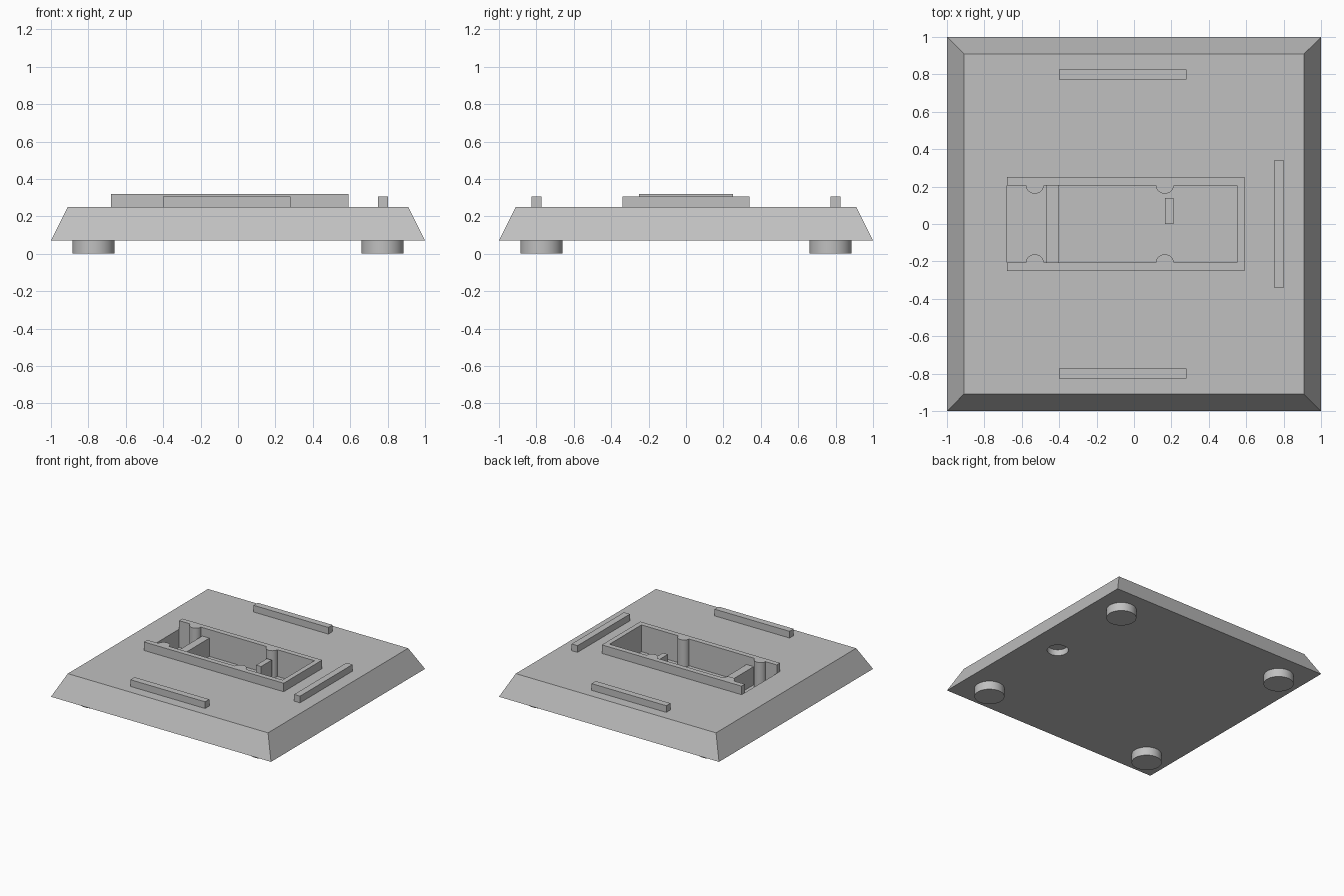
import bpy, bmesh, math
from mathutils import Matrix

old = bpy.data.objects.get("Cube")
if old:
    bpy.data.objects.remove(old, do_unlink=True)

grey = bpy.data.materials.new("mid_grey")
grey.use_nodes = True
colour = (0.53, 0.53, 0.53, 1)
grey.diffuse_color = colour
grey.node_tree.nodes["Principled BSDF"].inputs["Base Color"].default_value = colour


def finish(name, bm):
    bmesh.ops.recalc_face_normals(bm, faces=bm.faces)
    mesh = bpy.data.meshes.new(name)
    bm.to_mesh(mesh)
    bm.free()
    mesh.materials.append(grey)
    obj = bpy.data.objects.new(name, mesh)
    bpy.context.collection.objects.link(obj)
    return obj


def box(name, x, y, z):
    bm = bmesh.new()
    bmesh.ops.create_cube(bm, size=1)
    for v in bm.verts:
        v.co = [lim[0] if c < 0 else lim[1] for c, lim in zip(v.co, (x, y, z))]
    return finish(name, bm)


def cylinder(name, x, y, z, radius):
    bm = bmesh.new()
    bmesh.ops.create_cone(bm, cap_ends=True, segments=40, radius1=radius, radius2=radius,
                          depth=z[1] - z[0], matrix=Matrix.Translation((x, y, sum(z) / 2)))
    return smooth(finish(name, bm))


def smooth(obj):
    bpy.ops.object.select_all(action='DESELECT')
    obj.select_set(True)
    bpy.context.view_layer.objects.active = obj
    bpy.ops.object.shade_smooth_by_angle(angle=math.radians(30))
    return obj


def cut(obj, cutter):
    mod = obj.modifiers.new("cut", 'BOOLEAN')
    mod.operation = 'DIFFERENCE'
    mod.solver = 'EXACT'
    mod.object = cutter
    bpy.context.view_layer.objects.active = obj
    bpy.ops.object.modifier_apply(modifier=mod.name)
    bpy.data.objects.remove(cutter, do_unlink=True)


LOW, DECK, FLOOR, RIM = 0.07, 0.25, 0.10, 0.32
INNER, OUTER = 0.207, 0.25

# Sloped base plate with a sunken pocket and a round recess underneath
base = box("base_plate", (-1, 1), (-1, 1), (LOW, DECK))
for v in base.data.vertices:
    if v.co.z > 0.2:
        v.co.x *= 0.91
        v.co.y *= 0.91
cut(base, box("pocket_cutter", (-0.68, 0.55), (-INNER, INNER), (FLOOR, 0.5)))
cut(base, cylinder("recess_cutter", 0.75, 0, (0.0, 0.12), 0.08))

# Raised rim around three sides of the pocket
box("rim_end", (0.55, 0.59), (-OUTER, OUTER), (DECK, RIM))
for side, word in ((-1, "front"), (1, "back")):
    y = sorted((side * INNER, side * OUTER))
    box(f"rim_{word}", (-0.68, 0.55), y, (DECK, RIM))

    # Half-round columns along the pocket walls
    for x, place in ((-0.53, "right"), (0.165, "left")):
        bm = bmesh.new()
        arc = [math.pi * i / 16 for i in range(17)]
        verts = [bm.verts.new((x + 0.048 * math.cos(a),
                               side * (INNER - 0.045 * math.sin(a)), FLOOR)) for a in arc]
        face = bm.faces.new(verts)
        new = bmesh.ops.extrude_face_region(bm, geom=[face])["geom"]
        for v in new:
            if isinstance(v, bmesh.types.BMVert):
                v.co.z = RIM
        smooth(finish(f"column_{word}_{place}", bm))

    # Long deck rails
    box(f"rail_{word}", (-0.4, 0.28), (side * 0.8 - 0.027, side * 0.8 + 0.027), (DECK, 0.305))

box("rail_left", (0.748, 0.802), (-0.34, 0.34), (DECK, 0.305))

# Crossbar and small stop block inside the pocket
box("crossbar", (-0.47, -0.405), (-INNER, INNER), (FLOOR, DECK))
box("stop_block", (0.165, 0.21), (0, 0.14), (FLOOR, 0.26))

# Feet
for x in (-1, 1):
    for y in (-1, 1):
        name = f"foot_{'front' if y < 0 else 'back'}_{'right' if x < 0 else 'left'}"
        cylinder(name, x * 0.773, y * 0.773, (0, LOW), 0.113)
